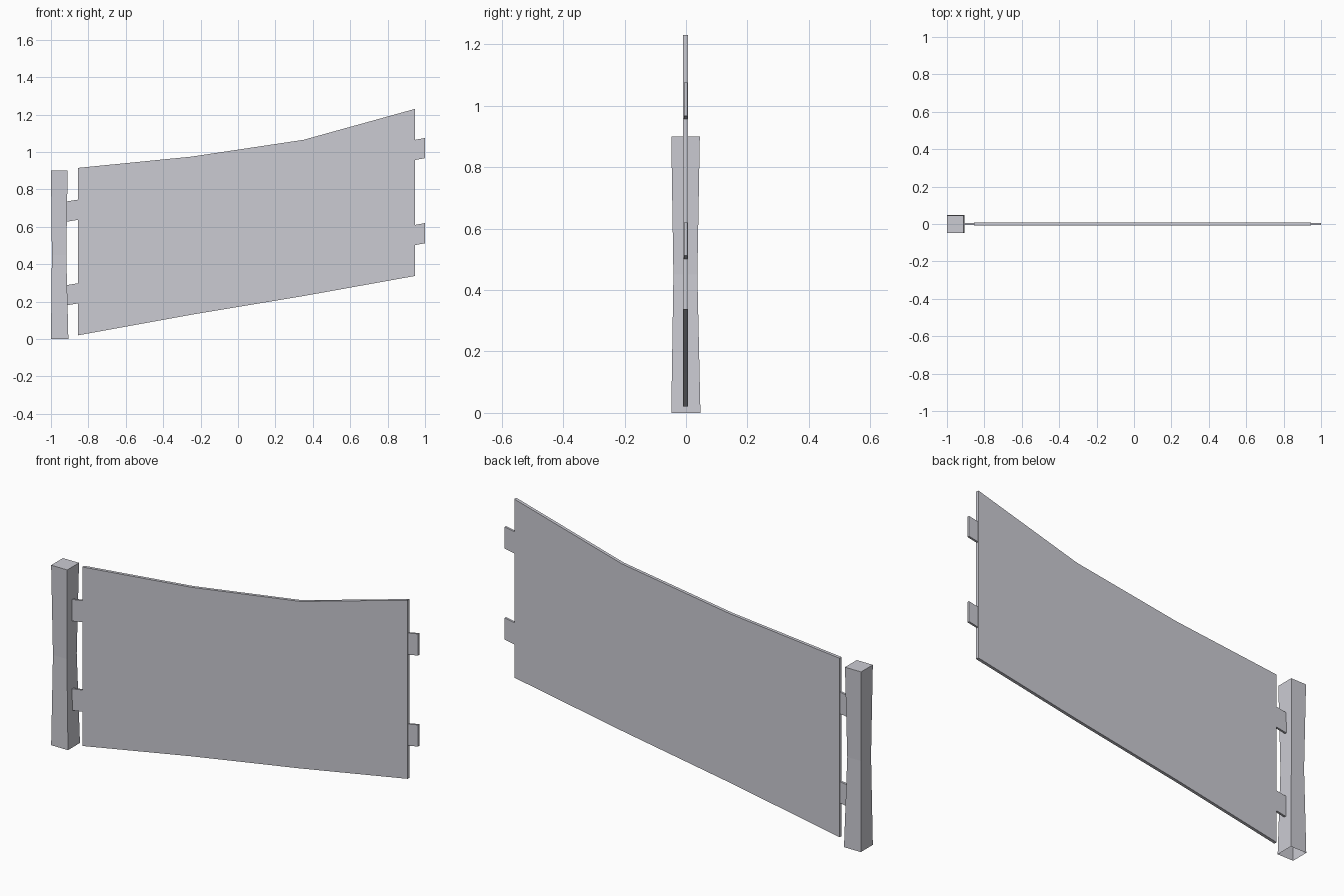
import bpy, bmesh

old = bpy.data.objects.get("Cube")
if old:
    bpy.data.objects.remove(old, do_unlink=True)

GREY = (0.60, 0.60, 0.65, 1.0)
mat = bpy.data.materials.new("pale grey")
mat.use_nodes = True
mat.diffuse_color = GREY
bsdf = mat.node_tree.nodes["Principled BSDF"]
bsdf.inputs["Base Color"].default_value = GREY
bsdf.inputs["Roughness"].default_value = 0.8


def loft(name, rings, caps):
    """Join four-cornered rings into a flat-shaded part; caps = (first, last)."""
    bm = bmesh.new()
    loops = [[bm.verts.new(p) for p in ring] for ring in rings]
    for a, b in zip(loops, loops[1:]):
        for i in range(4):
            j = (i + 1) % 4
            bm.faces.new((a[i], a[j], b[j], b[i]))
    if caps[0]:
        bm.faces.new(loops[0][::-1])
    if caps[1]:
        bm.faces.new(loops[-1])
    bmesh.ops.recalc_face_normals(bm, faces=bm.faces[:])
    mesh = bpy.data.meshes.new(name)
    bm.to_mesh(mesh)
    bm.free()
    mesh.materials.append(mat)
    bpy.context.collection.objects.link(bpy.data.objects.new(name, mesh))


def board(name, columns, y0, y1):
    """Thin upright board from (x, bottom, top) columns."""
    loft(name, [[(x, y0, lo), (x, y1, lo), (x, y1, hi), (x, y0, hi)]
                for x, lo, hi in columns], (True, True))


# Post: square, pinched at the waist, open underneath
def post_ring(z, x0, x1, y0, y1):
    return [(x0, y0, z), (x1, y0, z), (x1, y1, z), (x0, y1, z)]


loft("post", [post_ring(0, -1, -0.907, -0.048, 0.047),
              post_ring(0.45, -0.995, -0.918, -0.041, 0.037),
              post_ring(0.9, -1, -0.911, -0.048, 0.045)], (False, True))

# Sloping panel with a sagging top edge
board("panel", [(-0.855, 0.02, 0.915), (-0.25, 0.13, 0.975),
                (0.35, 0.23, 1.065), (0.945, 0.337, 1.23)], -0.009, 0.007)

# Rail ends that stick out on both sides of the panel
for name, x0, x1, z in (("lower_post_rail", -0.918, -0.845, 0.18),
                        ("upper_post_rail", -0.918, -0.845, 0.627),
                        ("lower_free_rail", 0.935, 1.0, 0.5),
                        ("upper_free_rail", 0.935, 1.0, 0.955)):
    board(name, [(x0, z, z + 0.108), (x1, z + 0.012, z + 0.12)], -0.006, 0.005)
